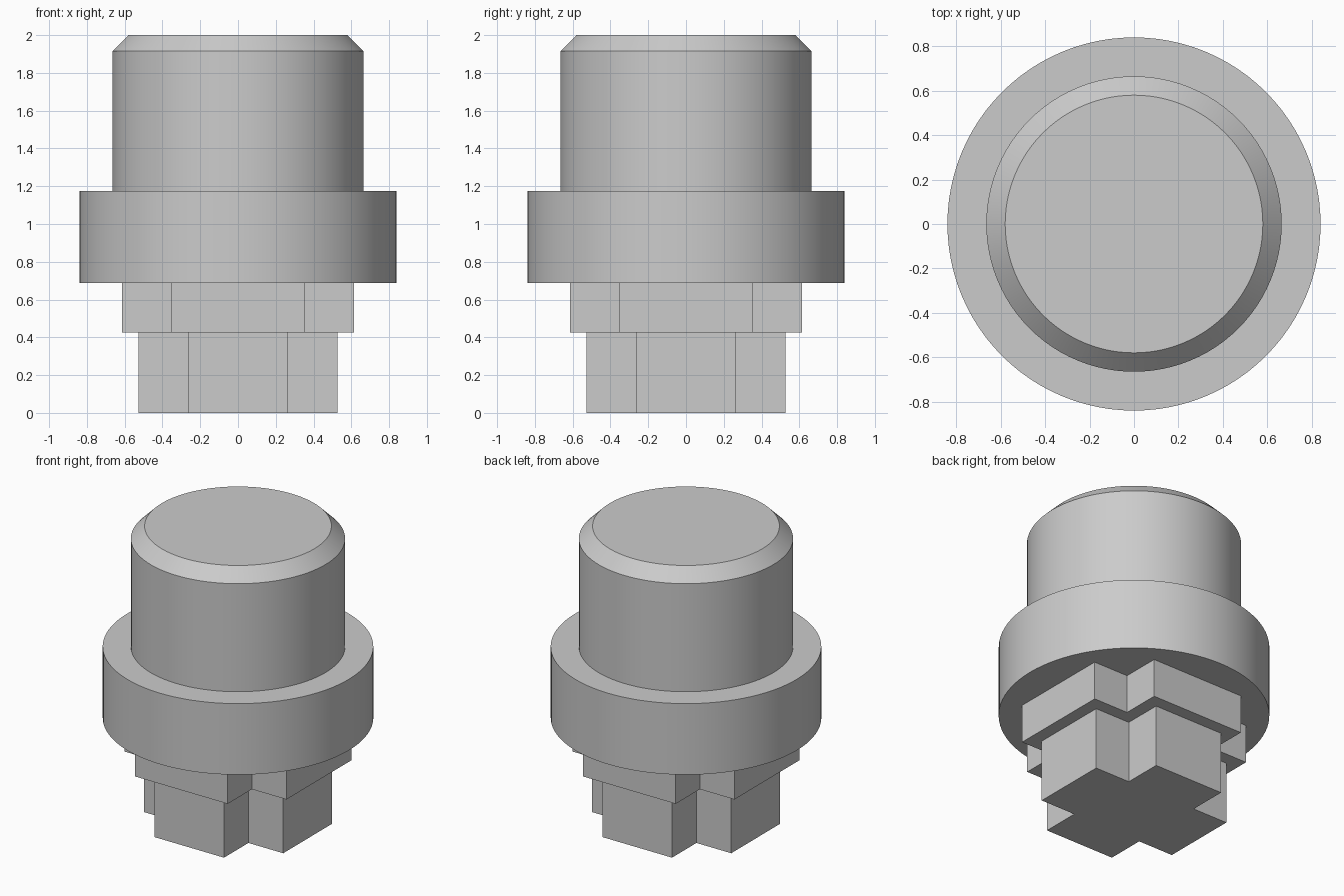
import bpy, bmesh, math

cube = bpy.data.objects.get("Cube")
if cube:
    bpy.data.objects.remove(cube, do_unlink=True)

SEGMENTS = 96

grey = bpy.data.materials.new("light_grey")
grey.use_nodes = True
colour = (0.6, 0.6, 0.6, 1)
grey.diffuse_color = colour
grey.node_tree.nodes["Principled BSDF"].inputs["Base Color"].default_value = colour


def add_object(name, bm):
    bmesh.ops.recalc_face_normals(bm, faces=bm.faces)
    mesh = bpy.data.meshes.new(name)
    bm.to_mesh(mesh)
    bm.free()
    mesh.materials.append(grey)
    obj = bpy.data.objects.new(name, mesh)
    bpy.context.collection.objects.link(obj)
    return obj


def lathe(name, profile):
    """Stack rings of (radius, z), bridge them and cap both ends."""
    bm = bmesh.new()
    turns = [2 * math.pi * i / SEGMENTS for i in range(SEGMENTS)]
    rings = [[bm.verts.new((r * math.cos(a), r * math.sin(a), z)) for a in turns]
             for r, z in profile]
    for low, high in zip(rings, rings[1:]):
        for i in range(SEGMENTS):
            j = (i + 1) % SEGMENTS
            bm.faces.new((low[i], low[j], high[j], high[i]))
    bm.faces.new(rings[0])
    bm.faces.new(rings[-1])
    obj = add_object(name, bm)
    bpy.ops.object.select_all(action='DESELECT')
    obj.select_set(True)
    bpy.context.view_layer.objects.active = obj
    bpy.ops.object.shade_smooth_by_angle(angle=math.radians(30))
    return obj


def cross_prism(name, half_width, reach, bottom, top):
    """Plus-shaped outline made from one quarter turned four times."""
    bm = bmesh.new()
    w, r = half_width, reach
    outline = []
    for turn in range(4):
        c, s = ((1, 0), (0, 1), (-1, 0), (0, -1))[turn]
        for x, y in ((r, -w), (r, w), (w, w)):
            outline.append(bm.verts.new((x * c - y * s, x * s + y * c, bottom)))
    base = bm.faces.new(outline)
    result = bmesh.ops.extrude_face_region(bm, geom=[base], use_keep_orig=True)
    raised = [v for v in result["geom"] if isinstance(v, bmesh.types.BMVert)]
    bmesh.ops.translate(bm, verts=raised, vec=(0, 0, top - bottom))
    return add_object(name, bm)


# Round head with wide collar and chamfered top
lathe("collar_and_head", [(0.84, 0.688), (0.84, 1.175), (0.665, 1.175),
                          (0.665, 1.915), (0.58, 2.0)])

# Stepped cross-shaped stem, each step let slightly into the part above
cross_prism("upper_cross", 0.351, 0.613, 0.425, 0.70)
cross_prism("lower_cross", 0.263, 0.527, 0.0, 0.44)
